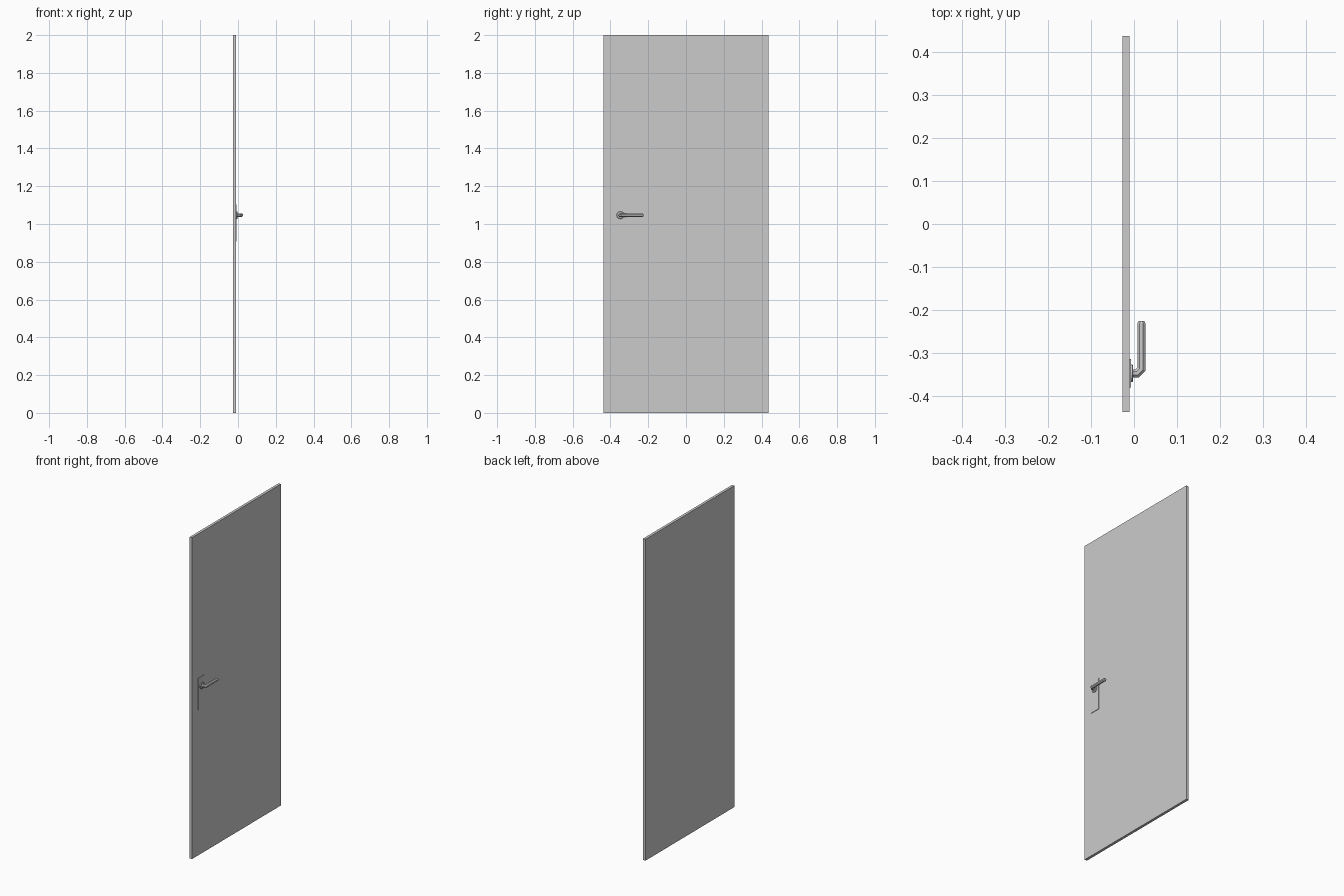
import bpy, bmesh, math
from mathutils import Vector

if "Cube" in bpy.data.objects:
    bpy.data.objects.remove(bpy.data.objects["Cube"])

HY, HZ = -0.347, 1.047      # handle pivot
SIDES = 8


def finish(name, bm):
    bmesh.ops.recalc_face_normals(bm, faces=bm.faces)
    me = bpy.data.meshes.new(name)
    bm.to_mesh(me)
    bm.free()
    ob = bpy.data.objects.new(name, me)
    bpy.context.collection.objects.link(ob)
    return ob


def box(name, lo, hi):
    bm = bmesh.new()
    bmesh.ops.create_cube(bm, size=1)
    for v in bm.verts:
        v.co = Vector([(a + b) / 2 + c * (b - a) for a, b, c in zip(lo, hi, v.co)])
    return finish(name, bm)


def tube(name, stations, sides=SIDES):
    """Sweep a polygon through stations (x, y, radius, heading angle, mitre stretch) at handle height."""
    bm = bmesh.new()
    rings = []
    for x, y, r, ang, stretch in stations:
        side = Vector((-math.sin(ang), math.cos(ang), 0))
        ring = []
        for i in range(sides):
            a = 2 * math.pi * (i + 0.5) / sides
            ring.append(bm.verts.new(Vector((x, y, HZ)) + side * (r * stretch * math.cos(a))
                                     + Vector((0, 0, r * math.sin(a)))))
        rings.append(ring)
    for a, b in zip(rings, rings[1:]):
        for i in range(sides):
            j = (i + 1) % sides
            bm.faces.new((a[i], a[j], b[j], b[i]))
    bm.faces.new(rings[0])
    bm.faces.new(rings[-1])
    return finish(name, bm)


# door leaf and lock plate
box("door_panel", (-0.027, -0.437, 0), (-0.0105, 0.437, 2))
box("handle_backplate", (-0.0105, -0.38, 0.907), (-0.0075, -0.314, 1.103))

# stepped collar around the handle neck
tube("handle_collar", [(-0.008, HY, 0.0205, 0, 1), (-0.004, HY, 0.0205, 0, 1),
                       (-0.002, HY, 0.018, 0, 1)], 16)

# lever: neck, bevelled elbow, grip, chamfered end
R = 0.0101
m = 1 / math.cos(math.radians(22.5))
tube("handle_lever", [
    (-0.006, HY, R, 0, 1),
    (0.0075, HY, R, math.radians(22.5), m),
    (0.0172, HY + 0.0097, R, math.radians(67.5), m),
    (0.0172, -0.231, R, math.radians(90), 1),
    (0.0172, -0.225, R * 0.7, math.radians(90), 1),
])
